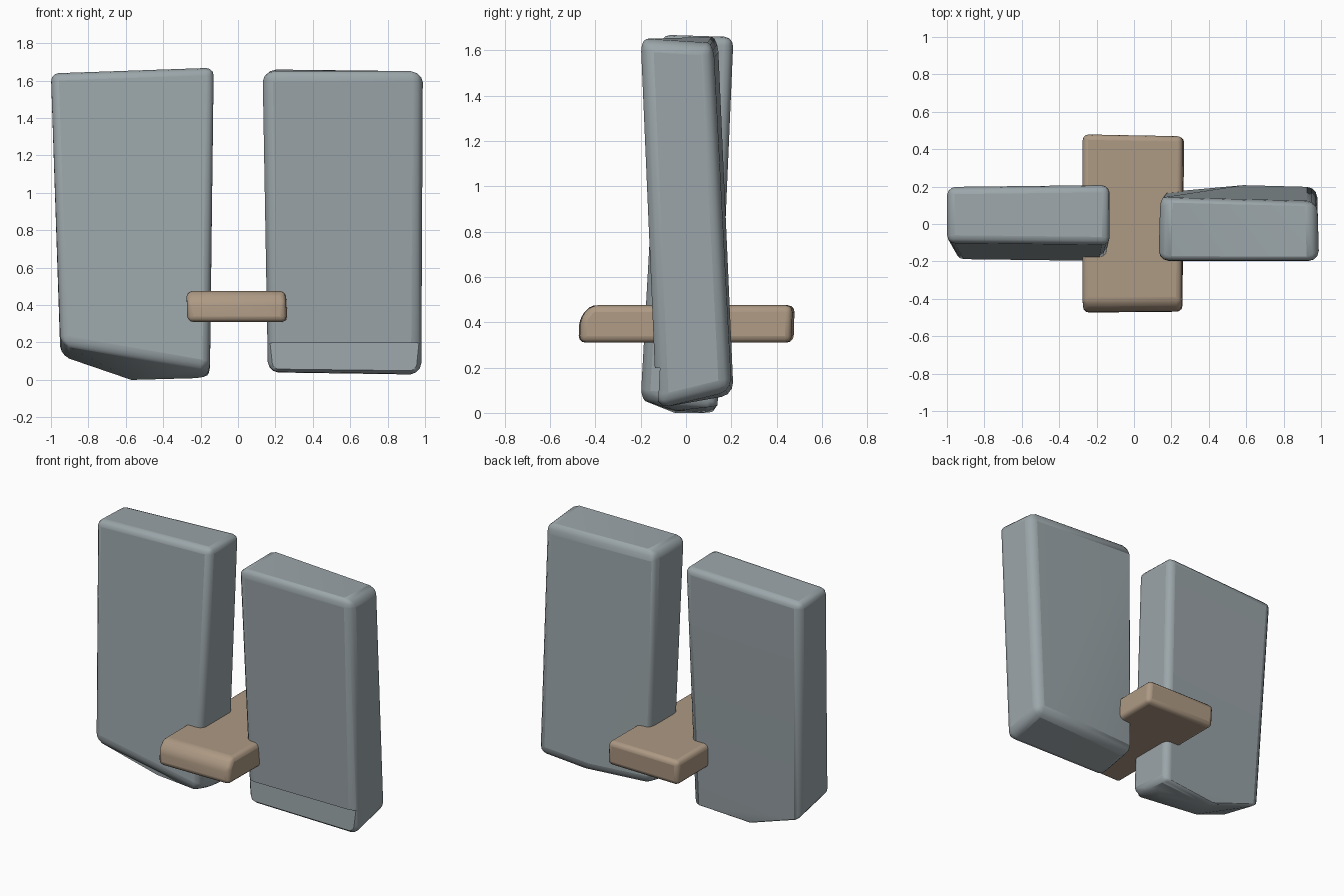
import bpy, bmesh, math

cube = bpy.data.objects.get("Cube")
if cube:
    bpy.data.objects.remove(cube)


def make_material(name, rgb):
    mat = bpy.data.materials.new(name)
    mat.use_nodes = True
    mat.diffuse_color = (*rgb, 1)
    mat.node_tree.nodes["Principled BSDF"].inputs["Base Color"].default_value = (*rgb, 1)
    return mat


def hewn_block(name, corners, mat, bevel, cutter=None):
    """Convex block spanned by its corners, with worn round edges."""
    bm = bmesh.new()
    for c in corners:
        bm.verts.new(c)
    bmesh.ops.convex_hull(bm, input=bm.verts[:])
    bmesh.ops.dissolve_limit(bm, angle_limit=math.radians(4), verts=bm.verts[:], edges=bm.edges[:])
    bmesh.ops.recalc_face_normals(bm, faces=bm.faces[:])
    mesh = bpy.data.meshes.new(name)
    bm.to_mesh(mesh)
    bm.free()
    obj = bpy.data.objects.new(name, mesh)
    bpy.context.collection.objects.link(obj)
    mesh.materials.append(mat)
    mod = obj.modifiers.new("worn_edges", 'BEVEL')
    mod.width = bevel
    mod.segments = 3
    mod.limit_method = 'ANGLE'
    mod.angle_limit = math.radians(35)
    if cutter:
        cut = obj.modifiers.new("chip", 'BOOLEAN')
        cut.operation = 'DIFFERENCE'
        cut.object = cutter
        cut.solver = 'EXACT'
    bpy.ops.object.select_all(action='DESELECT')
    obj.select_set(True)
    bpy.context.view_layer.objects.active = obj
    bpy.ops.object.shade_smooth_by_angle(angle=math.radians(40))
    return obj


stone = make_material("blue_grey_stone", (0.33, 0.38, 0.40))
wood = make_material("tan_wood", (0.42, 0.32, 0.23))

# Shallow chip along the lower front of the left slab
bpy.ops.mesh.primitive_cube_add(size=1, location=(0.57, -0.375, 0.01), rotation=(-0.05, 0, 0))
chip = bpy.context.object
chip.name = "chip_cutter"
chip.scale = (1.2, 0.5, 0.4)
chip.hide_render = True
chip.hide_set(True)

# Left slab, leaning forward
hewn_block("left_slab", [
    (0.13, -0.20, 1.65), (0.99, -0.20, 1.65),
    (0.14, 0.14, 1.66), (0.98, 0.12, 1.63),
    (0.16, -0.13, 0.03), (0.98, -0.13, 0.02),
    (0.16, 0.17, 0.09), (0.98, 0.20, 0.10), (0.60, 0.21, 0.08),
], stone, 0.055, chip)

# Right slab, leaning back, with a broken lower outer corner
hewn_block("right_slab", [
    (-1.00, -0.10, 1.64), (-0.13, -0.11, 1.67),
    (-1.00, 0.20, 1.63), (-0.13, 0.21, 1.66),
    (-0.95, -0.19, 0.20), (-0.15, -0.20, 0.06),
    (-0.95, 0.13, 0.13), (-0.15, 0.14, 0.03),
    (-0.57, -0.05, 0.00), (-0.57, 0.12, 0.00), (-0.20, -0.04, 0.01),
], stone, 0.055)

# Plank crossing between the slabs
hewn_block("cross_plank", [
    (-0.275, -0.42, 0.475), (0.255, -0.42, 0.475),
    (-0.275, -0.47, 0.42), (0.255, -0.465, 0.42),
    (-0.27, -0.475, 0.31), (0.26, -0.47, 0.31),
    (-0.275, 0.48, 0.475), (0.26, 0.47, 0.475),
    (-0.27, 0.475, 0.31), (0.27, 0.465, 0.31),
], wood, 0.03)
